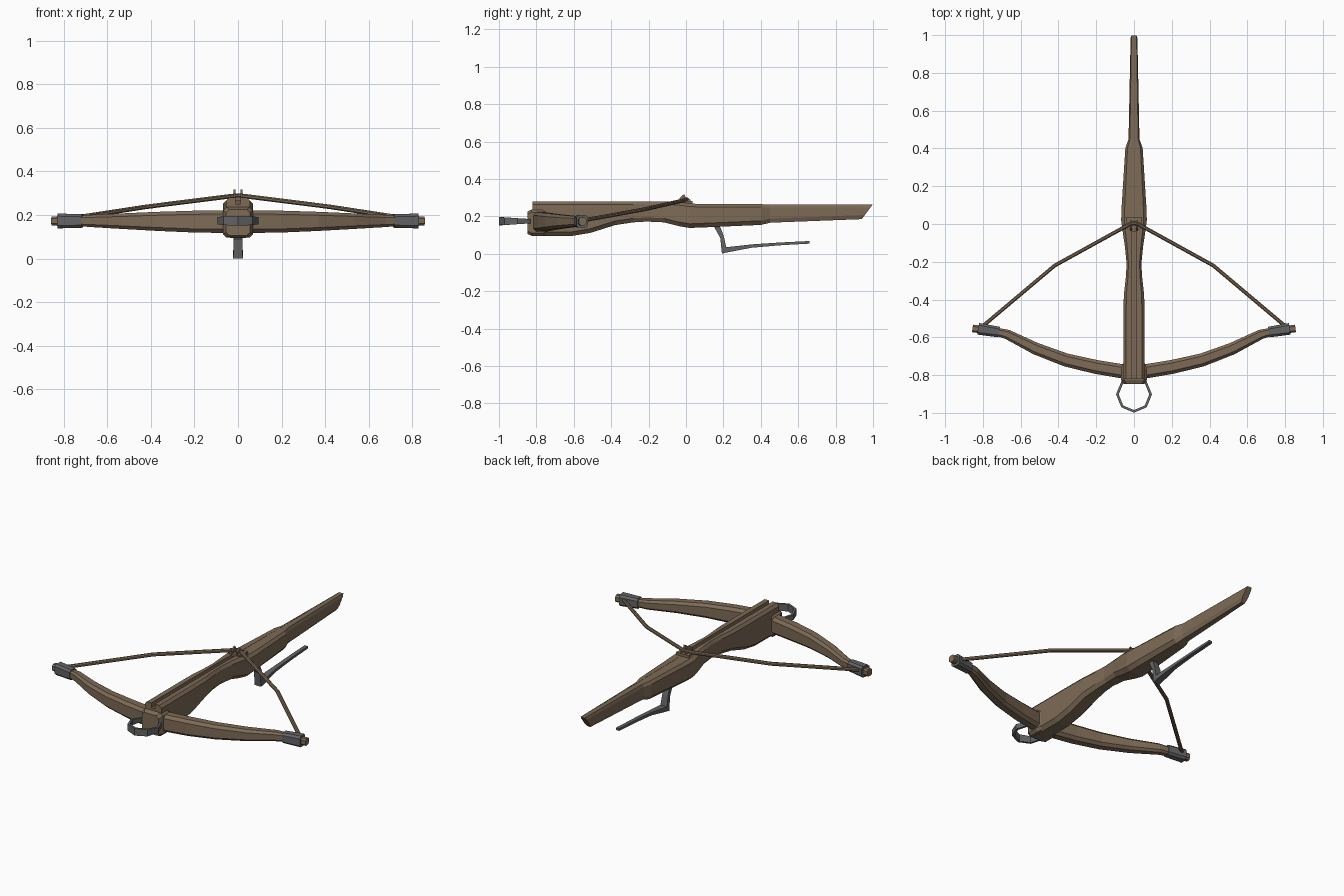
import bpy, math
from mathutils import Vector

if "Cube" in bpy.data.objects:
    bpy.data.objects.remove(bpy.data.objects["Cube"])


def material(name, rgb):
    m = bpy.data.materials.new(name)
    m.diffuse_color = (*rgb, 1)
    m.use_nodes = True
    m.node_tree.nodes["Principled BSDF"].inputs["Base Color"].default_value = m.diffuse_color
    return m


WOOD = material("brown wood", (0.205, 0.145, 0.092))
IRON = material("grey iron", (0.125, 0.125, 0.13))


def loft(name, rings, mat, closed=False):
    """Skin a run of equal-sized rings; cap the ends unless closed."""
    n, count = len(rings[0]), len(rings)
    verts = [tuple(p) for r in rings for p in r]
    faces = []
    for i in range(count if closed else count - 1):
        a, b = i * n, (i + 1) % count * n
        for k in range(n):
            j = (k + 1) % n
            faces.append((a + k, a + j, b + j, b + k))
    if not closed:
        faces += [tuple(range(n))[::-1], tuple(range((count - 1) * n, count * n))]
    me = bpy.data.meshes.new(name)
    me.from_pydata(verts, [], faces)
    me.validate()
    me.materials.append(mat)
    ob = bpy.data.objects.new(name, me)
    bpy.context.collection.objects.link(ob)
    bpy.context.view_layer.objects.active = ob
    ob.select_set(True)
    bpy.ops.object.mode_set(mode='EDIT')
    bpy.ops.mesh.select_all(action='SELECT')
    bpy.ops.mesh.normals_make_consistent(inside=False)
    bpy.ops.object.mode_set(mode='OBJECT')
    ob.select_set(False)
    return ob


def octagon(a, b, c):
    """Rectangle of half size a, b with corners cut by c."""
    return [(a, -b + c), (a, b - c), (a - c, b), (-a + c, b),
            (-a, b - c), (-a, -b + c), (-a + c, -b), (a - c, -b)]


def sweep(name, stations, mat, section, closed=False):
    """Sweep section(a, b) along (x, y, z, a, b); a is sideways, b is upward."""
    pts = [Vector(s[:3]) for s in stations]
    n, rings = len(pts), []
    for i, s in enumerate(stations):
        if closed:
            t = pts[(i + 1) % n] - pts[i - 1]
        else:
            t = pts[min(i + 1, n - 1)] - pts[max(i - 1, 0)]
        side = Vector((t.y, -t.x, 0)).normalized()
        rings.append([pts[i] + side * u + Vector((0, 0, v)) for u, v in section(s[3], s[4])])
    return loft(name, rings, mat, closed)


def box_section(a, b):
    return [(a, -b), (a, b), (-a, b), (-a, -b)]


def mirrored(half):
    """Mirror a station list (centre first) across x."""
    return [(-s[0], *s[1:]) for s in half[:0:-1]] + half


# stock with arrow groove: y, half width, bottom, top, groove depth
stock = [(-0.82, 0.056, 0.095, 0.28, 0.03), (-0.61, 0.056, 0.095, 0.28, 0.03),
         (-0.51, 0.056, 0.112, 0.28, 0.03), (-0.38, 0.054, 0.153, 0.28, 0.03),
         (-0.28, 0.043, 0.168, 0.28, 0.03), (-0.21, 0.039, 0.172, 0.28, 0.03),
         (-0.12, 0.048, 0.168, 0.28, 0.03), (-0.04, 0.06, 0.148, 0.277, 0.03),
         (0.02, 0.068, 0.138, 0.268, 0.001), (0.1, 0.065, 0.141, 0.266, 0.001),
         (0.4, 0.046, 0.154, 0.265, 0.001), (0.45, 0.029, 0.166, 0.263, 0.001),
         (0.965, 0.018, 0.185, 0.263, 0.001)]
rings = []
for y, w, zb, zt, d in stock:
    half = [(w * 0.65, zb), (w, zb + 0.022), (w, zt - 0.016), (w * 0.75, zt),
            (0.012, zt), (0.012, zt - d)]
    section = half + [(-x, z) for x, z in half[::-1]]
    slant = 0.75 if y > 0.9 else 0      # slanted butt
    rings.append([(x, y + slant * (z - 0.219), z) for x, z in section])
loft("stock", rings, WOOD)

# bow limbs
limb = [(0, -0.79, 0.17, 0.038, 0.053), (0.2, -0.757, 0.17, 0.037, 0.05),
        (0.36, -0.72, 0.171, 0.035, 0.044), (0.52, -0.66, 0.172, 0.032, 0.036),
        (0.67, -0.585, 0.173, 0.026, 0.028), (0.74, -0.567, 0.173, 0.02, 0.023),
        (0.855, -0.553, 0.173, 0.02, 0.021)]
sweep("bow", mirrored(limb), WOOD, lambda a, b: octagon(a, b, a * 0.45))

# mounting block clasping the bow
block = [(y, a, b) for y, a, b in ((-0.848, 0.055, 0.06), (-0.825, 0.068, 0.07),
                                   (-0.765, 0.068, 0.07), (-0.735, 0.056, 0.06))]
sweep("bow_mount", [(0, y, 0.166, a, b) for y, a, b in block], WOOD,
      lambda a, b: octagon(a, b, 0.015))

# iron tip bands
for s, side in ((1, "right"), (-1, "left")):
    band = [(s * 0.714, -0.572, 0.173, 0.028, 0.031), (s * 0.825, -0.555, 0.173, 0.031, 0.034)]
    sweep("tip_band_" + side, band, IRON, lambda a, b: octagon(a, b, 0.012))

# bow string
string = [(0, 0.005, 0.29, 0.01, 0.01), (0.03, -0.005, 0.287, 0.01, 0.01),
          (0.42, -0.22, 0.238, 0.01, 0.01), (0.8, -0.54, 0.18, 0.01, 0.01)]
sweep("bow_string", mirrored(string), WOOD, lambda a, b: octagon(a, b, a * 0.55))

# nut: base plate and two prongs holding the string
sweep("nut_base", [(0, -0.04, 0.274, 0.035, 0.009), (0, 0.035, 0.274, 0.044, 0.009)],
      WOOD, box_section)
profile = [(-0.03, 0.27), (0.022, 0.27), (0.025, 0.29), (0.0, 0.295),
           (-0.008, 0.318), (-0.02, 0.312), (-0.034, 0.298)]
for s, side in ((1, "right"), (-1, "left")):
    loft("nut_prong_" + side, [[(s * x, y, z) for y, z in profile] for x in (0.011, 0.021)], WOOD)

# foot stirrup, an eight-sided iron ring
ring = []
for i in range(8):
    a = math.radians(45 * i - 90)
    h = 0.016 - 0.006 * math.sin(a)
    ring.append((0.088 * math.cos(a), -0.902 + 0.09 * math.sin(a), 0.174, 0.007, h))
sweep("stirrup", ring, IRON, box_section, closed=True)

# trigger lever: front/lower edge and back/upper edge, with half width
lever = [((0.145, 0.16), (0.172, 0.16), 0.018), ((0.155, 0.135), (0.187, 0.135), 0.018),
         ((0.183, 0.085), (0.203, 0.09), 0.02), ((0.192, 0.001), (0.215, 0.035), 0.022),
         ((0.215, 0.006), (0.235, 0.037), 0.022), ((0.35, 0.032), (0.35, 0.05), 0.014),
         ((0.5, 0.045), (0.5, 0.06), 0.012), ((0.66, 0.054), (0.66, 0.068), 0.011)]
loft("trigger", [[(-w, *p), (w, *p), (w, *q), (-w, *q)] for p, q, w in lever], IRON)
